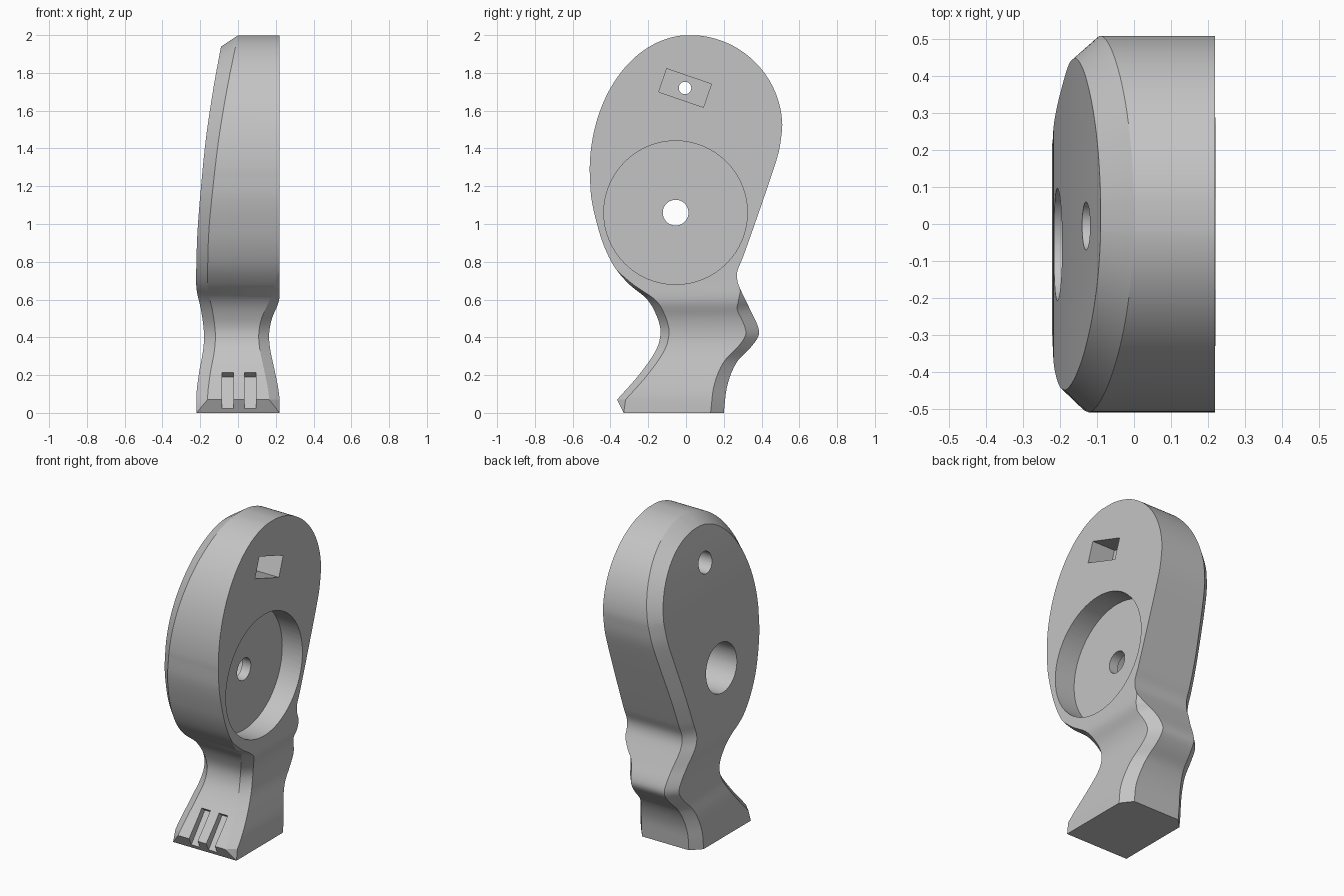
import bpy, bmesh, math
from mathutils import Vector

if "Cube" in bpy.data.objects:
    bpy.data.objects.remove(bpy.data.objects["Cube"], do_unlink=True)

grey = bpy.data.materials.new("plain grey")
grey.use_nodes = True
grey.diffuse_color = (0.55, 0.55, 0.55, 1)
grey.node_tree.nodes["Principled BSDF"].inputs["Base Color"].default_value = (0.55, 0.55, 0.55, 1)


def spline(pts):
    """Smooth curve value(z) through (z, value) points."""
    def slope(i):
        a, b = pts[max(i - 1, 0)], pts[min(i + 1, len(pts) - 1)]
        return (b[1] - a[1]) / (b[0] - a[0])

    def value(z):
        i = 0
        while i < len(pts) - 2 and z > pts[i + 1][0]:
            i += 1
        (z0, v0), (z1, v1) = pts[i], pts[i + 1]
        h = z1 - z0
        t = (z - z0) / h
        return (v0 * (1 + 2 * t) * (1 - t) ** 2 + slope(i) * h * t * (1 - t) ** 2
                + v1 * t * t * (3 - 2 * t) + slope(i + 1) * h * t * t * (t - 1))
    return value


def ramp(z, a, b):
    return min(max((z - a) / (b - a), 0), 1)


# Outline of the plate: front and back edges, and the two side faces
front_low = spline([(.07, -.365), (.2, -.25), (.33, -.16), (.42, -.135), (.5, -.15),
                    (.6, -.205), (.68, -.3), (.76, -.37), (.85, -.42), (.96, -.46),
                    (1.13, -.5), (1.28, -.51)])
back_low = spline([(0, .2), (.15, .22), (.27, .27), (.35, .345), (.41, .385), (.46, .38),
                   (.55, .338), (.65, .29), (.7, .272), (.75, .272), (.82, .3),
                   (1.06, .385), (1.31, .47), (1.4, .495), (1.51, .51)])
side_curved = spline([(0, -.22), (.1, -.22), (.22, -.205), (.33, -.185), (.42, -.18),
                      (.54, -.195), (.66, -.22), (.8, -.22), (.95, -.215), (1.15, -.2),
                      (1.45, -.17), (1.72, -.13), (1.94, -.09), (2, -.078)])
side_flat = spline([(0, .22), (.07, .22), (.13, .213), (.22, .195), (.34, .17),
                    (.42, .165), (.5, .18), (.58, .213), (.62, .22), (.7, .22), (2, .22)])


def front_edge(z):
    if z < .07:
        return -.33 - .035 * z / .07
    if z > 1.28:
        return .02 - .53 * math.sqrt(1 - ((z - 1.28) / .72) ** 2)
    return front_low(z)


def back_edge(z):
    if z > 1.51:
        return .02 + .49 * math.sqrt(1 - ((z - 1.51) / .49) ** 2)
    return back_low(z)


def edge_points(edge, sign, z, flat_w, curved_w):
    """Four points across one edge, from the flat side to the curved side."""
    y, d = edge(z), .0005
    slope_z = min(z, 1.999)
    dy = 0 if z < .1 else (edge(slope_z) - edge(slope_z - d)) / d
    n = Vector((sign, -sign * dy)).normalized()
    n = Vector((sign, 0)).lerp(n, ramp(z, .7, 1.2)).normalized()
    inner = Vector((y, z)) + n * .06 * curved_w
    xf, xc = side_flat(z), side_curved(z)
    drop = (.06 + .018 * ramp(z, 1, 2)) * curved_w
    inset = (.045 if sign > 0 else .07) * flat_w
    return [(xf, y + sign * inset, z), (xf - .055 * flat_w, y, z),
            (xc + drop, y, z), (side_curved(inner.y), inner.x, inner.y)]


# Body lofted from the foot to the rounded top
rows = [0, .035] + [.07 + i * 1.21 / 70 for i in range(70)]
rows += [1.28 + .72 * math.sin(math.radians(a * 2)) for a in range(0, 44)]
bm = bmesh.new()
rings = []
for z in rows:
    foot = ramp(z, 0, .07)
    f = edge_points(front_edge, 1, z, foot * (1 - ramp(z, .58, .76)), foot)
    b = edge_points(back_edge, -1, z, 1 - ramp(z, .55, .65), 1)
    rings.append([bm.verts.new(p) for p in f + b[::-1]])
for lo, hi in zip(rings, rings[1:]):
    for i in range(8):
        j = (i + 1) % 8
        bm.faces.new((lo[i], lo[j], hi[j], hi[i]))
bm.faces.new(rings[0])
top = rings[-1]
for i in range(3):
    bm.faces.new((top[i], top[i + 1], top[6 - i], top[7 - i]))
bmesh.ops.remove_doubles(bm, verts=bm.verts, dist=.00005)
bmesh.ops.recalc_face_normals(bm, faces=bm.faces)
mesh = bpy.data.meshes.new("handle_body")
bm.to_mesh(mesh)
bm.free()
body = bpy.data.objects.new("handle_body", mesh)
bpy.context.collection.objects.link(body)
mesh.materials.append(grey)


def cut(cutter):
    cutter.hide_render = True
    cutter.data.materials.append(grey)
    bpy.context.view_layer.update()
    mod = body.modifiers.new("cut", 'BOOLEAN')
    mod.operation, mod.solver, mod.object = 'DIFFERENCE', 'EXACT', cutter
    bpy.context.view_layer.objects.active = body
    bpy.ops.object.modifier_apply(modifier=mod.name)
    bpy.data.objects.remove(cutter, do_unlink=True)


def bore(y, z, radius, x0, x1):
    bpy.ops.mesh.primitive_cylinder_add(vertices=64, radius=radius, depth=x1 - x0,
                                        location=((x0 + x1) / 2, y, z),
                                        rotation=(0, math.pi / 2, 0))
    cut(bpy.context.object)


def box(size, location, tilt):
    bpy.ops.mesh.primitive_cube_add(size=1, location=location,
                                    rotation=(math.radians(tilt), 0, 0))
    bpy.context.object.scale = size
    cut(bpy.context.object)


# Large round recess with its stepped pivot hole
bore(-.055, 1.06, .38, .08, .4)
bore(-.055, 1.06, .152, -.4, .02)
bore(-.055, 1.06, .068, -.1, .2)
# Rectangular pocket with its stepped screw hole
box((.36, .25, .13), (.24, -.005, 1.72), -19)
bore(-.005, 1.72, .065, -.4, 0)
bore(-.005, 1.72, .033, -.1, .15)
# Two grooves in the front of the foot
for x in (-.055, .065):
    box((.06, .09, .23), (x, -.315, .128), -39)

# Smooth curves with crisp edges
bpy.ops.object.select_all(action='DESELECT')
body.select_set(True)
bpy.context.view_layer.objects.active = body
bpy.ops.object.shade_smooth_by_angle(angle=math.radians(25))
